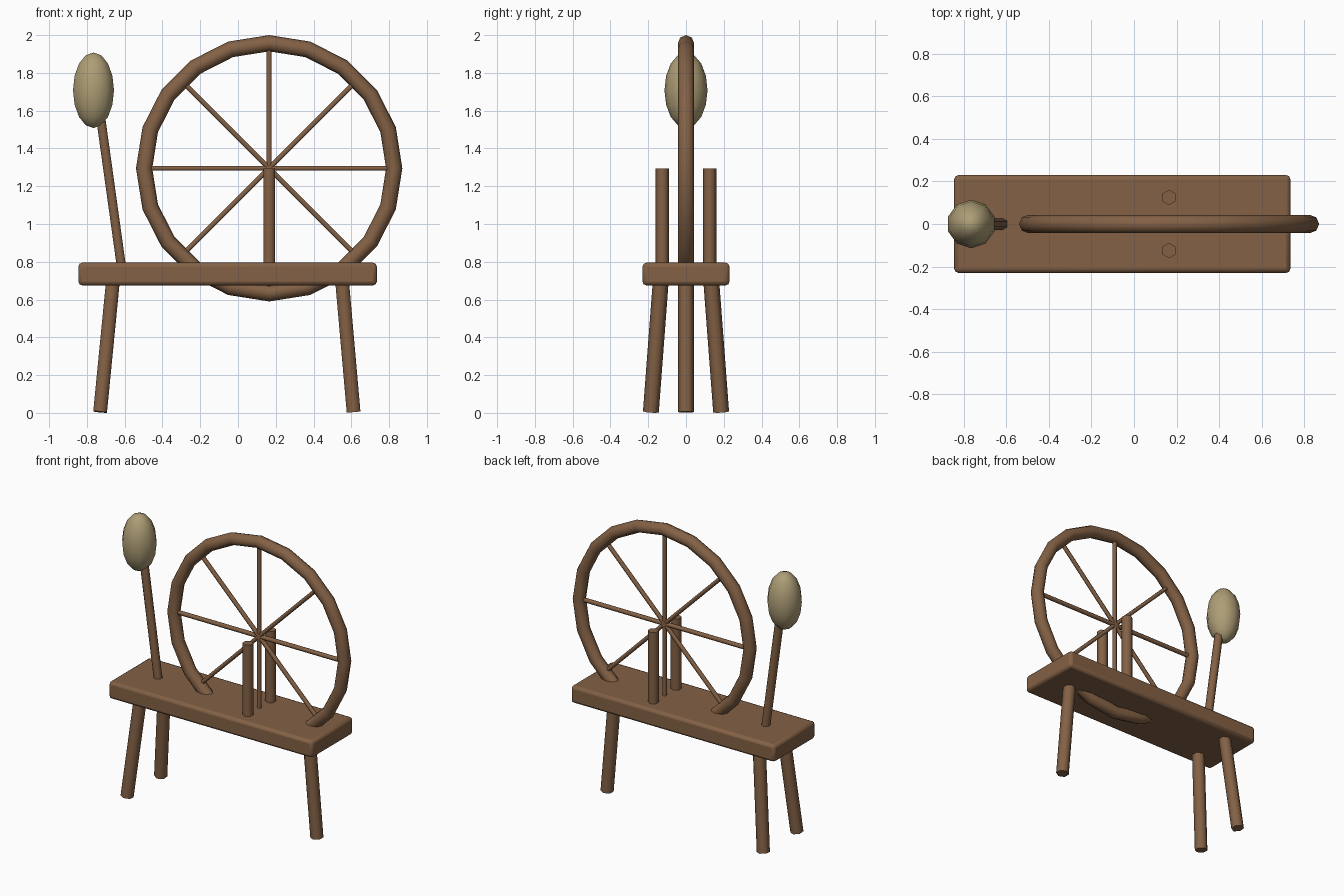
import bpy
from math import cos, sin, pi, radians
from mathutils import Vector

cube = bpy.data.objects.get("Cube")
if cube:
    bpy.data.objects.remove(cube, do_unlink=True)


def material(name, rgb):
    mat = bpy.data.materials.new(name)
    mat.use_nodes = True
    mat.diffuse_color = (*rgb, 1)
    bsdf = mat.node_tree.nodes["Principled BSDF"]
    bsdf.inputs["Base Color"].default_value = (*rgb, 1)
    bsdf.inputs["Roughness"].default_value = 0.8
    return mat


wood = material("brown wood", (0.23, 0.12, 0.06))
flax = material("pale flax", (0.42, 0.34, 0.18))


def finish(name, mat, angle=65):
    obj = bpy.context.object
    obj.name = name
    obj.data.materials.append(mat)
    bpy.ops.object.shade_smooth_by_angle(angle=radians(angle))
    return obj


def rod(name, start, end, radius):
    """Six-sided rod between two points."""
    a, b = Vector(start), Vector(end)
    bpy.ops.mesh.primitive_cylinder_add(
        vertices=6, radius=radius, depth=(b - a).length, location=(a + b) / 2,
        rotation=Vector((0, 0, 1)).rotation_difference(b - a).to_euler())
    return finish(name, wood)


# Bench with rounded edges
bpy.ops.mesh.primitive_cube_add(size=1, location=(-0.055, 0, 0.735))
bench = bpy.context.object
bench.scale = (1.58, 0.46, 0.12)
bpy.ops.object.transform_apply(location=False, rotation=False, scale=True)
bevel = bench.modifiers.new("rounded edges", 'BEVEL')
bevel.width = 0.02
bevel.segments = 2
finish("bench", wood, 40)

# Three splayed legs
rod("left_leg", (0.612, 0, 0.004), (0.549, 0, 0.72), 0.042)
for side, y in (("front", -1), ("back", 1)):
    rod(side + "_right_leg", (-0.73, 0.186 * y, 0.005),
        (-0.66, 0.132 * y, 0.72), 0.042)

# Wheel rim and spokes
hub = Vector((0.165, 0, 1.295))
bpy.ops.mesh.primitive_torus_add(
    major_segments=20, minor_segments=8, major_radius=0.662,
    minor_radius=0.043, location=hub, rotation=(pi / 2, 0, 0))
finish("wheel_rim", wood)
for i in range(4):
    reach = Vector((cos(i * pi / 4), 0, sin(i * pi / 4))) * 0.65
    rod("spoke_pair", hub - reach, hub + reach, 0.015)

# Posts either side of the wheel
for side, y in (("front", -0.125), ("back", 0.125)):
    rod(side + "_post", (hub.x, y, 0.75), (hub.x, y, 1.295), 0.036)

# Distaff pole and its bundle of flax
rod("distaff_pole", (-0.614, 0, 0.75), (-0.735, 0, 1.62), 0.028)
bpy.ops.mesh.primitive_uv_sphere_add(
    segments=10, ring_count=8, radius=1, location=(-0.765, 0, 1.708))
bpy.context.object.scale = (0.114, 0.114, 0.2)
finish("flax_bundle", flax)
